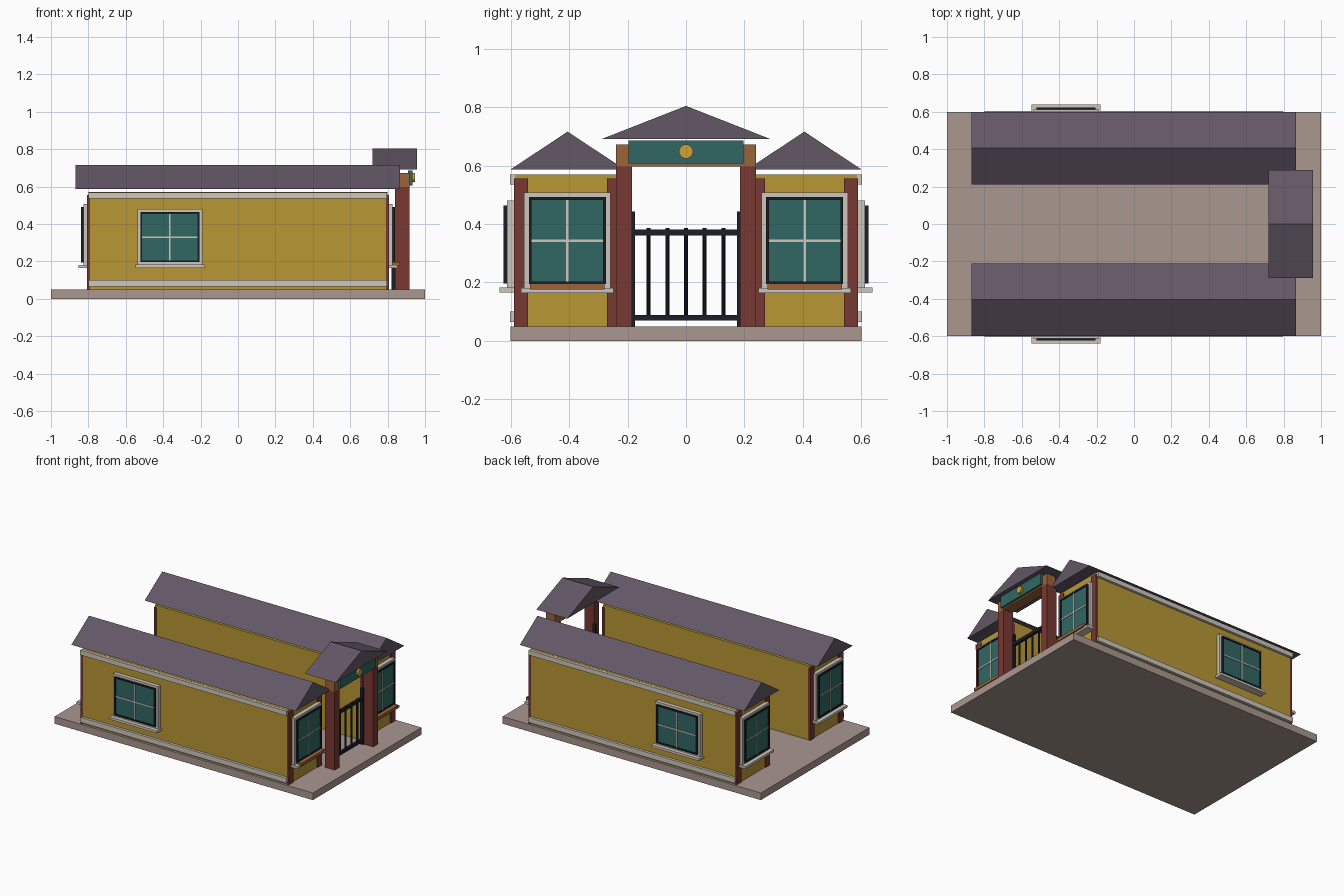
import bpy, bmesh, math
from mathutils import Matrix, Vector

if "Cube" in bpy.data.objects:
    bpy.data.objects.remove(bpy.data.objects["Cube"])


def mat(name, r, g, b):
    m = bpy.data.materials.new(name)
    m.diffuse_color = (r, g, b, 1)
    m.use_nodes = True
    m.node_tree.nodes["Principled BSDF"].inputs["Base Color"].default_value = m.diffuse_color
    return m


STONE = mat("stone", 0.40, 0.31, 0.28)
OCHRE = mat("ochre_wall", 0.48, 0.31, 0.035)
ROOF = mat("slate_roof", 0.125, 0.095, 0.13)
RED = mat("red_brick", 0.19, 0.04, 0.032)
TEAL = mat("teal", 0.03, 0.135, 0.125)
TRIM = mat("pale_trim", 0.62, 0.57, 0.51)
IRON = mat("dark_iron", 0.012, 0.013, 0.02)
WOOD = mat("wood", 0.33, 0.13, 0.04)
GOLD = mat("gold", 0.65, 0.36, 0.03)


def finish(name, bm, material):
    bmesh.ops.recalc_face_normals(bm, faces=bm.faces)
    me = bpy.data.meshes.new(name)
    bm.to_mesh(me)
    bm.free()
    me.materials.append(material)
    ob = bpy.data.objects.new(name, me)
    bpy.context.collection.objects.link(ob)
    return ob


def boxes(name, material, *bounds):
    """One object from boxes given as (x0, x1, y0, y1, z0, z1)."""
    bm = bmesh.new()
    for x0, x1, y0, y1, z0, z1 in bounds:
        centre = Vector((x0 + x1, y0 + y1, z0 + z1)) / 2
        size = (abs(x1 - x0), abs(y1 - y0), abs(z1 - z0), 1)
        bmesh.ops.create_cube(bm, size=1, matrix=Matrix.Translation(centre) @ Matrix.Diagonal(size))
    return finish(name, bm, material)


def gable_roof(name, x0, x1, yc, half, z0, z1):
    bm = bmesh.new()
    tri = [bm.verts.new((x0, y, z)) for y, z in ((yc - half, z0), (yc + half, z0), (yc, z1))]
    face = bm.faces.new(tri)
    ext = bmesh.ops.extrude_face_region(bm, geom=[face], use_keep_orig=True)
    new = [v for v in ext["geom"] if isinstance(v, bmesh.types.BMVert)]
    bmesh.ops.translate(bm, verts=new, vec=(x1 - x0, 0, 0))
    return finish(name, bm, ROOF)


def cylinders(name, material, radius, sides, *placements):
    """One object from cylinders given as (centre, length, axis rotation)."""
    bm = bmesh.new()
    for centre, length, rot in placements:
        bmesh.ops.create_cone(bm, cap_ends=True, segments=sides, radius1=radius, radius2=radius,
                              depth=length, matrix=Matrix.Translation(centre) @ rot)
    return finish(name, bm, material)


def window(label, axis, sign, wall, uc, hw, z0, z1, planter=False):
    """Window on the wall facing sign * axis, centred at uc along the wall."""
    def b(u0, u1, za, zb, d0, d1):
        d = sorted((sign * (wall + d0), sign * (wall + d1)))
        u = (uc + u0, uc + u1)
        return (*d, *u, za, zb) if axis == "x" else (*u, *d, za, zb)

    def ring(o, i, d0, d1):
        a, c = hw - o, hw - i
        return [b(-a, -c, z0 + o, z1 - o, d0, d1), b(c, a, z0 + o, z1 - o, d0, d1),
                b(-c, c, z0 + o, z0 + i, d0, d1), b(-c, c, z1 - i, z1 - o, d0, d1)]

    g = hw - 0.026
    zc = (z0 + z1) / 2
    boxes(label + "_window_frame", TRIM, *ring(0, 0.016, -0.005, 0.027))
    boxes(label + "_window_sash", IRON, *ring(0.016, 0.026, -0.005, 0.039))
    boxes(label + "_window_glass", TEAL, b(-g, g, z0 + 0.026, z1 - 0.026, -0.005, 0.033))
    boxes(label + "_window_bars", TRIM,
          b(-0.004, 0.004, z0 + 0.026, z1 - 0.026, 0.03, 0.038),
          b(-g, g, zc - 0.004, zc + 0.004, 0.03, 0.038))
    boxes(label + "_window_sill", TRIM, b(-hw - 0.01, hw + 0.01, z0 - 0.014, z0 + 0.003, -0.005, 0.054))
    if planter:
        boxes(label + "_window_ledge", WOOD, b(-hw + 0.021, hw - 0.021, z0 - 0.002, z0 + 0.018, 0.0, 0.066))


# Ground slab
boxes("base_slab", STONE, (-1, 1, -0.6, 0.6, 0, 0.05))

# Two mirrored wings
for s, side in ((-1, "front"), (1, "back")):
    boxes(side + "_wing_walls", OCHRE, (-0.8, 0.8, s * 0.225, s * 0.585, 0.05, 0.57))
    gable_roof(side + "_wing_roof", -0.87, 0.867, s * 0.405, 0.195, 0.587, 0.716)
    boxes(side + "_wall_bands", TRIM,
          (-0.8, 0.797, s * 0.58, s * 0.603, 0.065, 0.10),
          (-0.8, 0.797, s * 0.58, s * 0.603, 0.536, 0.569))
    window(side + "_side", "y", s, 0.585, -0.364, 0.174, 0.18, 0.48)
    for e, end in ((-1, "left"), (1, "right")):
        boxes(f"{side}_{end}_pilasters", RED,
              (e * 0.79, e * 0.806, s * 0.223, s * 0.27, 0.05, 0.555),
              (e * 0.79, e * 0.806, s * 0.54, s * 0.588, 0.05, 0.555))
        window(f"{side}_{end}_end", "x", e, 0.8, s * 0.406, 0.148, 0.178, 0.508, e > 0)

# Entrance portal
boxes("portal_posts", RED, *[(0.84, 0.917, s * 0.185, s * 0.24, 0.05, 0.597) for s in (-1, 1)])
boxes("portal_lintel", WOOD, (0.845, 0.917, -0.24, 0.24, 0.597, 0.672))
gable_roof("portal_roof", 0.718, 0.957, 0, 0.288, 0.691, 0.804)
boxes("portal_sign_panel", TEAL, (0.91, 0.932, -0.196, 0.196, 0.607, 0.686))
cylinders("sign_medallion", GOLD, 0.024, 24,
          (Vector((0.937, 0, 0.648)), 0.018, Matrix.Rotation(math.pi / 2, 4, "Y")))

# Iron gate
boxes("gate_frame", IRON,
      (0.822, 0.845, -0.187, -0.175, 0.05, 0.443), (0.822, 0.845, 0.175, 0.187, 0.05, 0.443),
      (0.824, 0.843, -0.18, 0.18, 0.069, 0.089), (0.824, 0.843, -0.18, 0.18, 0.36, 0.381))
cylinders("gate_bars", IRON, 0.007, 10,
          *[(Vector((0.8335, i * 0.064, 0.228)), 0.318, Matrix.Identity(4)) for i in range(-2, 3)])
